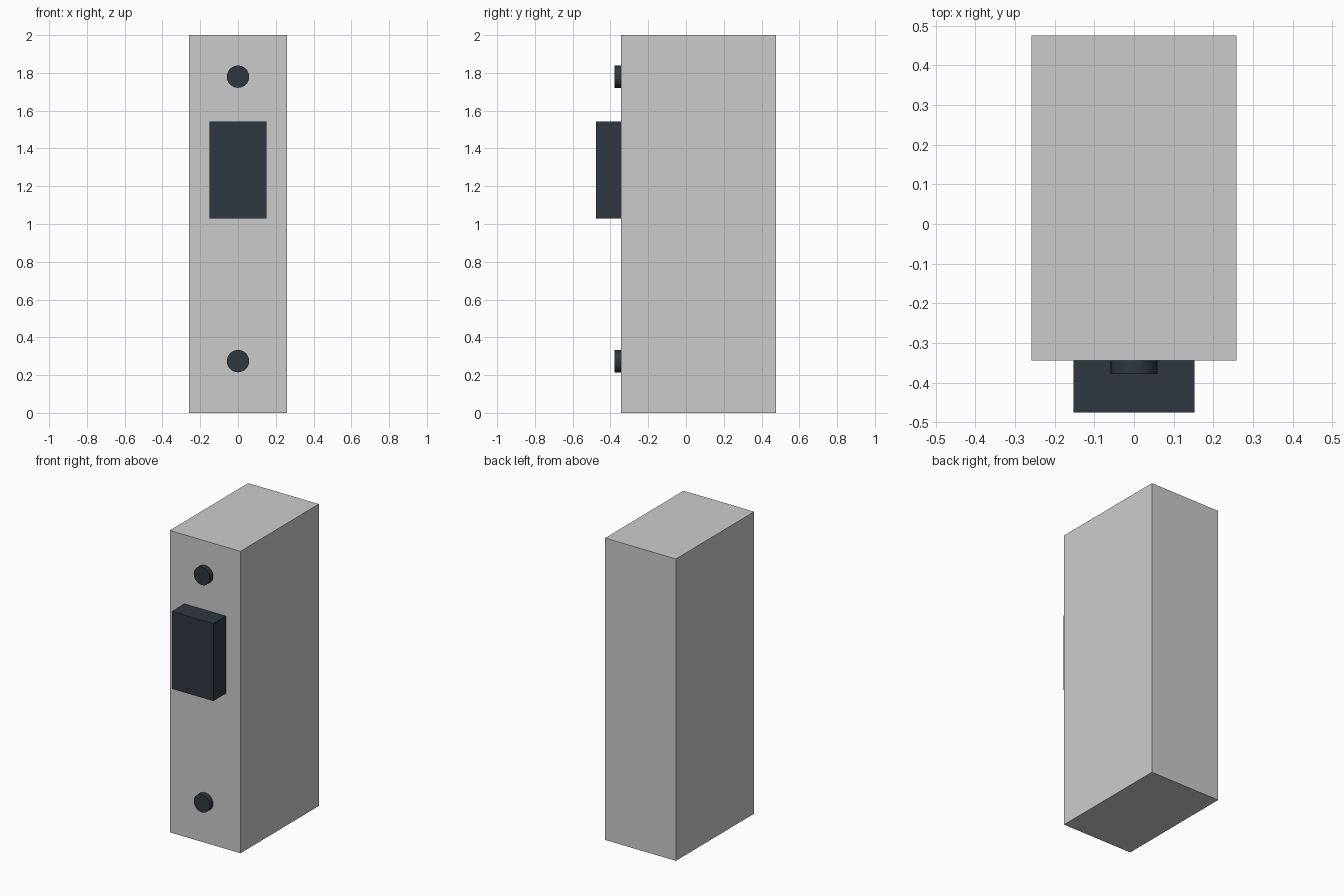
import bpy
import math

if "Cube" in bpy.data.objects:
    bpy.data.objects.remove(bpy.data.objects["Cube"])

dark = bpy.data.materials.new("dark_metal")
dark.diffuse_color = (0.028, 0.039, 0.052, 1)
dark.use_nodes = True
dark.node_tree.nodes["Principled BSDF"].inputs["Base Color"].default_value = dark.diffuse_color

FRONT = -0.344  # y of the case front


def box(name, x_half, y0, y1, z0, z1):
    bpy.ops.mesh.primitive_cube_add(size=1, location=(0, (y0 + y1) / 2, (z0 + z1) / 2))
    ob = bpy.context.object
    ob.name = name
    ob.scale = (x_half * 2, y1 - y0, z1 - z0)
    bpy.ops.object.transform_apply(location=False, rotation=False, scale=True)
    return ob


# Main case
box("case", 0.259, FRONT, 0.476, 0, 2)

# Raised block on the front
block = box("front_block", 0.152, -0.476, FRONT, 1.03, 1.543)
block.data.materials.append(dark)

# Round screw heads above and below the block
for name, z in (("upper_screw", 1.78), ("lower_screw", 0.274)):
    bpy.ops.mesh.primitive_cylinder_add(
        vertices=32, radius=0.059, depth=0.035,
        location=(0, FRONT - 0.0175, z), rotation=(math.pi / 2, 0, 0))
    screw = bpy.context.object
    screw.name = name
    screw.data.materials.append(dark)
    bpy.ops.object.shade_smooth_by_angle(angle=math.radians(30))
